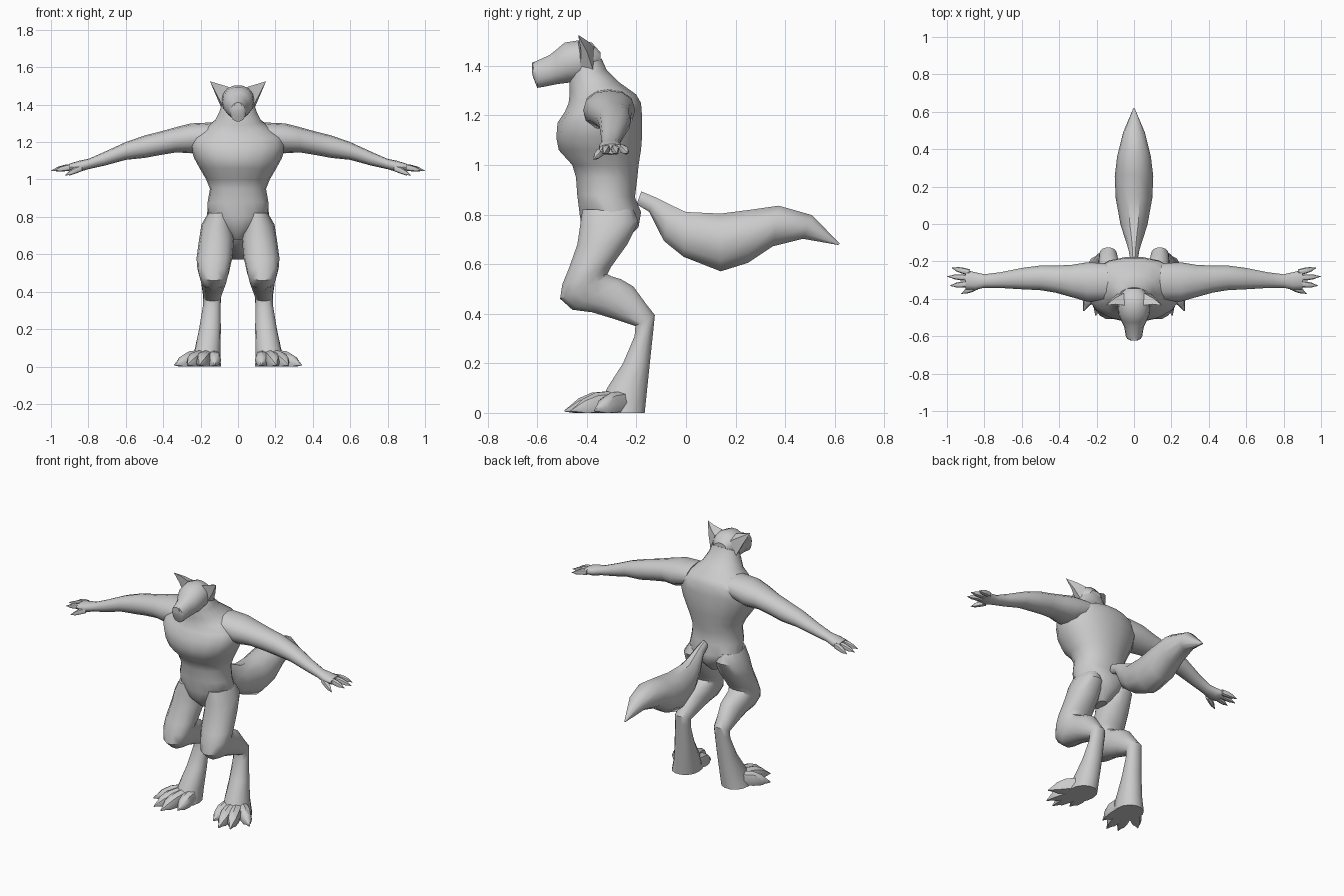
import bpy, bmesh, math
from mathutils import Vector


def finish(name, rings, mirror, angle=40):
    """Bridge rings of points into a capped skin, optionally mirrored in x."""
    bm = bmesh.new()
    loops = [[bm.verts.new(p) for p in r] for r in rings]
    n = len(loops[0])
    for a, b in zip(loops, loops[1:]):
        for i in range(n):
            j = (i + 1) % n
            bm.faces.new((a[i], a[j], b[j], b[i]))
    bm.faces.new(loops[0])
    bm.faces.new(loops[-1])
    bmesh.ops.recalc_face_normals(bm, faces=bm.faces)
    me = bpy.data.meshes.new(name)
    bm.to_mesh(me)
    bm.free()
    ob = bpy.data.objects.new(name, me)
    bpy.context.collection.objects.link(ob)
    bpy.ops.object.select_all(action='DESELECT')
    ob.select_set(True)
    bpy.context.view_layer.objects.active = ob
    bpy.ops.object.shade_smooth_by_angle(angle=math.radians(angle))
    if mirror:
        ob.modifiers.new("mirror", 'MIRROR').use_mirror_merge = False
    return ob


def ring(mid, u, v, n, power):
    """Superellipse with half axes u and v."""
    pts = []
    for i in range(n):
        t = 2 * math.pi * i / n
        c, s = math.cos(t), math.sin(t)
        k = (abs(c) ** power + abs(s) ** power) ** (-1 / power)
        pts.append(mid + u * c * k + v * s * k)
    return pts


def loft(name, sections, n=14, power=2.2, along_arm=False, mirror=False):
    """Sections: two opposite outline points, then centre and half width across."""
    rings = []
    for p1, q1, p2, q2, c, w in sections:
        if along_arm:
            a, b, u = Vector((p1, c, q1)), Vector((p2, c, q2)), Vector((0, w, 0))
        else:
            a, b, u = Vector((c, p1, q1)), Vector((c, p2, q2)), Vector((w, 0, 0))
        rings.append(ring((a + b) / 2, u, (a - b) / 2, n, power))
    return finish(name, rings, mirror)


def digit(name, start, end, width, height):
    """Finger or toe ending in a claw."""
    a, b = Vector(start), Vector(end)
    side = (b - a).cross(Vector((0, 0, 1))).normalized()
    rings = []
    for t, s, lift in ((0, 1, 0), (.4, 1, .15), (.7, .75, .1), (.8, .45, .1), (1, .06, 0)):
        mid = a.lerp(b, t) + Vector((0, 0, lift * height))
        r = ring(mid, side * width * s, Vector((0, 0, height * s)), 8, 2.3)
        rings.append([Vector((p.x, p.y, max(p.z, 0))) for p in r])
    finish(name, rings, True)


# Torso and neck, crotch upwards
loft("torso", [
    (-.36, .68, -.26, .68, 0, .03), (-.42, .74, -.19, .75, 0, .10),
    (-.43, .80, -.18, .81, 0, .165), (-.44, .88, -.205, .87, 0, .163),
    (-.445, .95, -.195, .95, 0, .15), (-.46, 1.0, -.19, 1.0, 0, .17),
    (-.515, 1.06, -.18, 1.06, 0, .205), (-.525, 1.11, -.175, 1.12, 0, .235),
    (-.52, 1.17, -.175, 1.19, 0, .255), (-.49, 1.215, -.18, 1.25, 0, .25),
    (-.475, 1.25, -.20, 1.285, 0, .19), (-.47, 1.29, -.27, 1.335, 0, .125),
    (-.47, 1.34, -.32, 1.385, 0, .10), (-.46, 1.38, -.34, 1.43, 0, .085)], n=18)

# Head from skull back to muzzle
loft("head", [
    (-.345, 1.455, -.345, 1.40, 0, .04), (-.38, 1.495, -.38, 1.36, 0, .078),
    (-.43, 1.505, -.43, 1.335, 0, .087), (-.49, 1.495, -.48, 1.33, 0, .082),
    (-.525, 1.465, -.52, 1.325, 0, .066), (-.55, 1.445, -.555, 1.318, 0, .052),
    (-.60, 1.422, -.60, 1.31, 0, .044), (-.618, 1.412, -.61, 1.335, 0, .036),
    (-.622, 1.40, -.62, 1.365, 0, .018)])

# Nose pad
loft("nose", [(-.60, 1.42, -.60, 1.38, 0, .026), (-.622, 1.413, -.622, 1.375, 0, .02)], n=8)

# Ears: four-sided spikes leaning outwards
base = [(.05, -.435, 1.495), (.055, -.37, 1.475), (.09, -.375, 1.385), (.085, -.425, 1.40)]
tip = Vector((.15, -.435, 1.525))
base = [Vector(p) for p in base]
finish("ear", [base, [p.lerp(tip, .5) + Vector((0, .006, 0)) for p in base],
               [p.lerp(tip, .98) for p in base]], True, 30)

# Arms from shoulder to palm
loft("arm", [
    (.14, 1.305, .16, 1.17, -.31, .10), (.25, 1.30, .25, 1.14, -.31, .105),
    (.33, 1.28, .33, 1.145, -.305, .087), (.42, 1.255, .42, 1.13, -.295, .072),
    (.50, 1.235, .50, 1.115, -.288, .066), (.60, 1.20, .60, 1.105, -.292, .057),
    (.72, 1.145, .71, 1.075, -.30, .042), (.80, 1.11, .80, 1.055, -.305, .036),
    (.85, 1.10, .85, 1.04, -.305, .047), (.90, 1.085, .90, 1.045, -.298, .052)],
    n=12, along_arm=True, mirror=True)

# Fingers and thumb
for i, (y0, x1, y1) in enumerate(((-.258, .975, -.235), (-.288, 1.0, -.28), (-.32, .985, -.33))):
    digit(f"finger_{i + 1}", (.88, y0, 1.067), (x1, y1, 1.047), .016, .017)
digit("thumb", (.84, -.335, 1.06), (.925, -.373, 1.022), .016, .018)

# Legs: thigh, knee, backward shin, hock and long foot bone
loft("leg", [
    (-.42, .82, -.21, .82, .10, .06), (-.43, .75, -.19, .77, .11, .085),
    (-.44, .68, -.235, .68, .115, .093), (-.475, .58, -.30, .59, .125, .096),
    (-.50, .52, -.315, .56, .13, .09), (-.51, .46, -.30, .552, .13, .083),
    (-.46, .415, -.26, .54, .13, .073), (-.38, .405, -.21, .51, .13, .068),
    (-.28, .375, -.16, .44, .135, .056), (-.205, .35, -.125, .395, .138, .048),
    (-.208, .31, -.13, .345, .14, .047), (-.255, .20, -.145, .20, .15, .058),
    (-.32, .10, -.158, .07, .163, .07), (-.36, 0, -.165, 0, .175, .083)],
    n=14, mirror=True)

# Toes fanned outwards
toes = (((.13, -.29), (.125, -.43)), ((.17, -.31), (.205, -.49)),
        ((.20, -.30), (.27, -.465)), ((.21, -.26), (.34, -.37)))
for i, (s, e) in enumerate(toes):
    digit(f"toe_{i + 1}", (*s, .042), (*e, .008), .038, .046)

# Bushy tail
loft("tail", [
    (-.18, .895, -.20, .84, 0, .02), (-.12, .87, -.15, .81, 0, .03),
    (-.055, .84, -.09, .69, 0, .05), (0, .815, -.01, .625, 0, .072),
    (.14, .81, .14, .565, 0, .098), (.26, .825, .25, .60, 0, .103),
    (.375, .84, .35, .668, 0, .09), (.51, .80, .47, .70, 0, .058),
    (.62, .683, .615, .677, 0, .004)], n=10, power=2)
